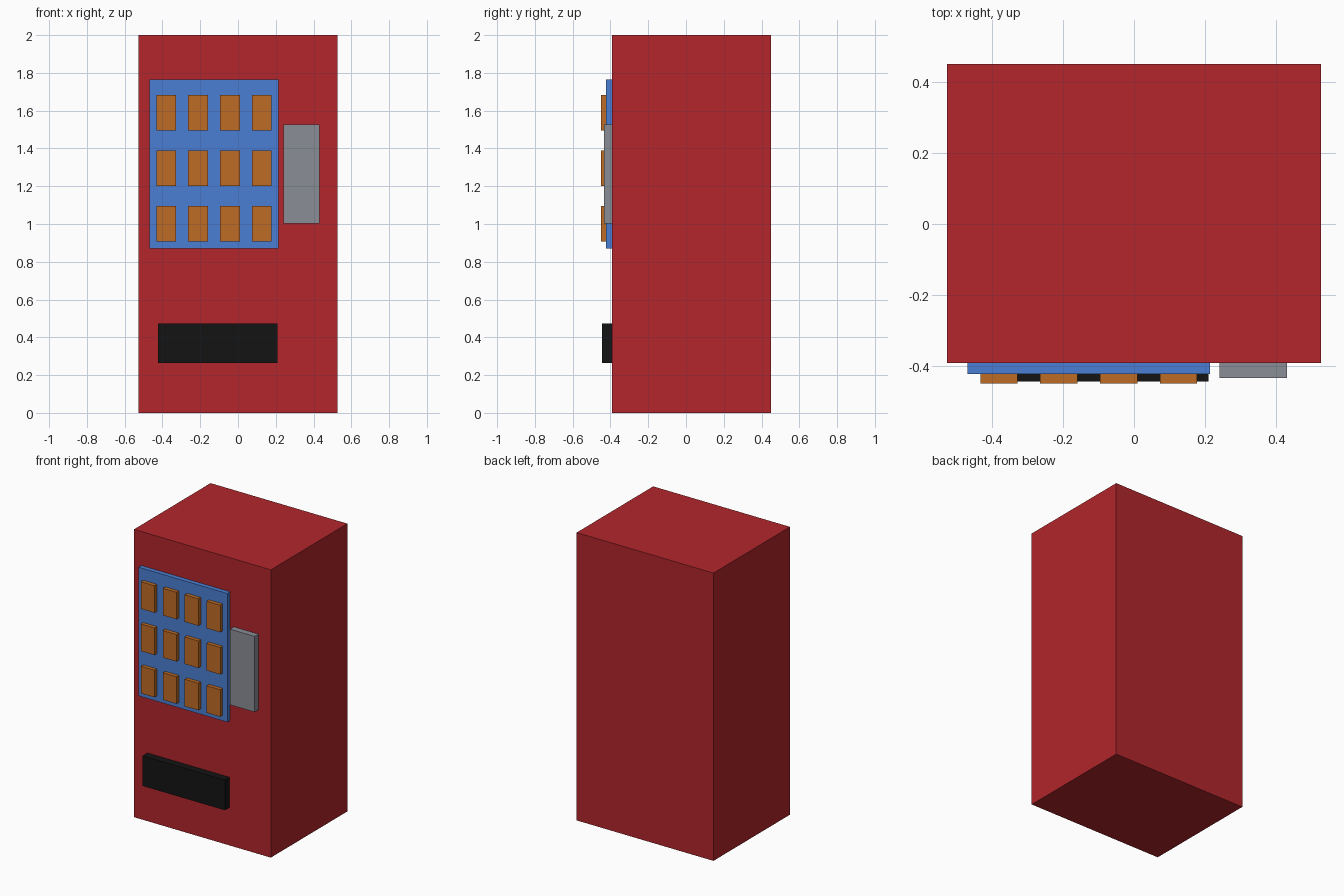
import bpy
import bmesh

if "Cube" in bpy.data.objects:
    bpy.data.objects.remove(bpy.data.objects["Cube"])


def material(name, rgb):
    m = bpy.data.materials.new(name)
    m.diffuse_color = (*rgb, 1.0)
    m.use_nodes = True
    m.node_tree.nodes["Principled BSDF"].inputs["Base Color"].default_value = m.diffuse_color
    return m


def box(name, x, y, z, mat):
    """Box from (min, max) ranges along each axis."""
    bm = bmesh.new()
    bmesh.ops.create_cube(bm, size=1.0)
    for v in bm.verts:
        v.co = [r[0] if c < 0 else r[1] for c, r in zip(v.co, (x, y, z))]
    mesh = bpy.data.meshes.new(name)
    bm.to_mesh(mesh)
    bm.free()
    mesh.materials.append(mat)
    obj = bpy.data.objects.new(name, mesh)
    bpy.context.collection.objects.link(obj)
    return obj


red = material("red_paint", (0.445, 0.019, 0.025))
blue = material("blue_glass", (0.069, 0.212, 0.658))
orange = material("orange_pack", (0.515, 0.147, 0.018))
grey = material("grey_metal", (0.254, 0.270, 0.300))
black = material("black_plastic", (0.007, 0.007, 0.007))

FRONT = -0.391   # front face of the cabinet
GLASS = -0.4225  # front face of the display window

# Cabinet
box("cabinet", (-0.526, 0.526), (FRONT, 0.45), (0.0, 2.0), red)

# Display window, control panel and pick-up slot on the front
box("display_window", (-0.469, 0.214), (GLASS, FRONT + 0.01), (0.87, 1.764), blue)
box("control_panel", (0.241, 0.431), (-0.433, FRONT + 0.01), (1.002, 1.528), grey)
box("pickup_slot", (-0.423, 0.21), (-0.444, FRONT + 0.01), (0.265, 0.474), black)

# Snack packs: three shelves of four
for row in range(3):
    for col in range(4):
        cx = -0.38 + col * 0.1685
        cz = 1.002 + row * 0.2935
        box(f"snack_{row + 1}_{col + 1}", (cx - 0.0525, cx + 0.0525),
            (-0.449, GLASS + 0.01), (cz - 0.094, cz + 0.094), orange)
